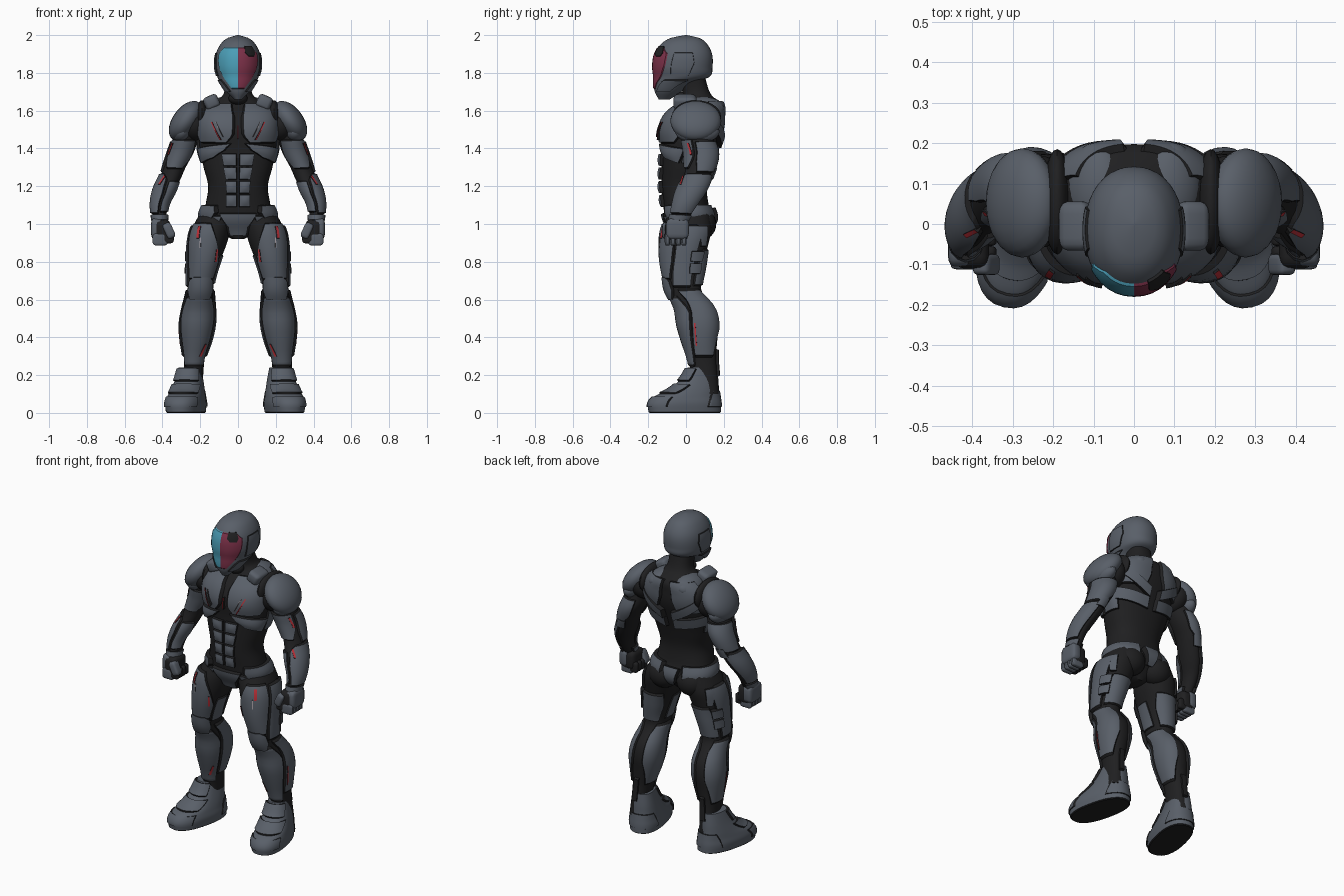
import bpy, bmesh
from math import sin, cos, pi, radians, copysign
from mathutils import Vector, Matrix

cube = bpy.data.objects.get("Cube")
if cube:
    bpy.data.objects.remove(cube)

def material(name, rgb):
    m = bpy.data.materials.new(name)
    m.use_nodes = True
    m.diffuse_color = (*rgb, 1)
    m.node_tree.nodes["Principled BSDF"].inputs["Base Color"].default_value = (*rgb, 1)
    return m

ARMOR = material("slate armor", (.10, .115, .14))
SUIT = material("black undersuit", (.014, .014, .015))
CYAN = material("cyan visor", (.07, .34, .47))
CRIMSON = material("crimson visor", (.20, .03, .065))
RED = material("red light", (.5, .03, .04))
SILVER = material("silver trim", (.4, .36, .38))
PREFIX = {1: "left_", -1: "right_", 0: ""}

def finish(name, verts, faces, mat, side=0, loc=(0, 0, 0), turn=0):
    """Make an object; side 1 is left, -1 mirrors it to the right, 0 is central."""
    flip = -1 if side < 0 else 1
    mesh = bpy.data.meshes.new(PREFIX[side] + name)
    mesh.from_pydata([(v[0] * flip, v[1], v[2]) for v in verts], [], [f[::flip] for f in faces])
    mesh.materials.append(mat)
    mesh.shade_smooth()
    mesh.set_sharp_from_angle(angle=radians(35))
    ob = bpy.data.objects.new(mesh.name, mesh)
    ob.location = (loc[0] * flip, loc[1], loc[2])
    ob.rotation_euler.z = radians(turn) * flip
    bpy.context.scene.collection.objects.link(ob)
    return ob

class Form:
    """Smooth tube through rings of (z, x, y, half width, half depth)."""

    def __init__(self, rings, power=2.0):
        self.r, self.e = [Vector(r) for r in rings], 2 / power

    def ring(self, z):
        r = self.r
        z = min(max(z, r[0][0]), r[-1][0])
        i = max(k for k in range(len(r) - 1) if r[k][0] <= z)
        a, b, lo, hi = r[i], r[i + 1], r[max(i - 1, 0)], r[min(i + 2, len(r) - 1)]
        h = b[0] - a[0]
        t = (z - a[0]) / h
        ma, mb = (b - lo) * (h / (b[0] - lo[0])), (hi - a) * (h / (hi[0] - a[0]))
        w = t * t * (3 - 2 * t)
        return a * (1 - w) + b * w + ma * (t * (1 - t) ** 2) + mb * (t * t * (t - 1))

    def point(self, z, a, lift=0):
        _, x, y, rx, ry = self.ring(z)
        s, c = sin(radians(a)), cos(radians(a))
        v = Vector((x + rx * copysign(abs(s) ** self.e, s), y - ry * copysign(abs(c) ** self.e, c), z))
        if lift:
            du = self.point(z, a + 3) - self.point(z, a - 3)
            dv = self.point(z + .004, a) - self.point(z - .004, a)
            v += du.cross(dv).normalized() * lift
        return v

    def solid(self, name, mat, side=0, n=40, m=48, **kw):
        z0, z1 = self.r[0][0], self.r[-1][0]
        v = [self.point(z0 + (z1 - z0) * j / m, 360 * i / n) for j in range(m + 1) for i in range(n)]
        f = [(j * n + i, j * n + (i + 1) % n, (j + 1) * n + (i + 1) % n, (j + 1) * n + i)
             for j in range(m) for i in range(n)]
        f += [tuple(range(n))[::-1], tuple(range(m * n, m * n + n))]
        return finish(name, v, f, mat, side, **kw)

    def plate(self, name, rows, lift, dome=0, side=0, mat=ARMOR, tilt=0, n=12, **kw):
        """Plate with a dark chamfer; rows are (z, start angle, end angle) rising in z."""
        steps = [0, .045] + [k / n for k in range(1, n)] + [.955, 1]
        v, w = [], len(steps)
        for tv in steps:
            z = rows[0][0] + (rows[-1][0] - rows[0][0]) * tv
            k = max(i for i in range(len(rows) - 1) if rows[i][0] <= z + 1e-6)
            a, b = Vector(rows[k]), Vector(rows[k + 1])
            _, start, end = a.lerp(b, (z - a[0]) / (b[0] - a[0]))
            for tu in steps:
                edge = tu in (0, 1) or tv in (0, 1)
                h = -.004 if edge else lift + dome * sin(pi * tu) * sin(pi * tv)
                v.append(self.point(z + tilt * tu, start + (end - start) * tu, h))
        f = [(j * w + i, j * w + i + 1, (j + 1) * w + i + 1, (j + 1) * w + i)
             for j in range(w - 1) for i in range(w - 1)]
        ob = finish(name, v, f, mat, side, **kw)
        ob.data.materials.append(SUIT)
        for face in ob.data.polygons:
            cell = divmod(face.index, w - 1)
            face.material_index = int(min(cell) == 0 or max(cell) == w - 2)
        return ob

def blob(name, loc, size, side=0, mat=ARMOR, tilt=0, box=False):
    """Ellipsoid, or rounded block, tilted about y."""
    bm = bmesh.new()
    if box:
        bmesh.ops.create_cube(bm, size=2)
        bmesh.ops.bevel(bm, geom=bm.edges[:], offset=.5, segments=3, profile=.5, affect="EDGES")
    else:
        bmesh.ops.create_uvsphere(bm, u_segments=24, v_segments=14, radius=1)
    bm.transform(Matrix.Translation(loc) @ Matrix.Rotation(radians(tilt), 4, "Y") @ Matrix.Diagonal((*size, 1)))
    v, f = [x.co[:] for x in bm.verts], [tuple(x.index for x in q.verts) for q in bm.faces]
    bm.free()
    return finish(name, v, f, mat, side)

# Body forms
head = Form([(1.66, 0, -.115, .02, .03), (1.7, 0, -.095, .06, .07), (1.75, 0, -.06, .093, .112),
             (1.78, 0, -.022, .11, .148), (1.83, 0, -.018, .122, .158), (1.9, 0, -.014, .117, .152),
             (1.955, 0, -.01, .09, .12), (1.985, 0, -.005, .054, .075), (2, 0, 0, .004, .005)], 2.15)
torso = Form([(.92, 0, 0, .03, .06), (.97, 0, .01, .13, .09), (1.03, 0, .015, .185, .125),
              (1.1, 0, 0, .172, .12), (1.2, 0, -.01, .158, .12), (1.3, 0, 0, .182, .13),
              (1.4, 0, .015, .203, .145), (1.5, 0, .028, .21, .163), (1.58, 0, .048, .2, .148),
              (1.64, 0, .08, .145, .11), (1.68, 0, .06, .08, .075), (1.8, 0, .02, .07, .075)], 2.3)
arm = Form([(1, .415, -.045, .032, .042), (1.1, .412, -.005, .042, .062), (1.18, .385, .03, .054, .076),
            (1.25, .355, .06, .056, .074), (1.3, .335, .075, .058, .076), (1.38, .3, .08, .066, .082),
            (1.46, .275, .06, .066, .08), (1.55, .25, .045, .05, .07)])
leg = Form([(.1, .243, .1, .055, .075), (.22, .235, .095, .052, .07), (.3, .23, .085, .056, .075),
            (.38, .222, .075, .073, .09), (.47, .215, .066, .085, .107), (.55, .208, .05, .08, .104),
            (.64, .2, -.005, .068, .09), (.7, .195, -.015, .07, .095), (.8, .178, -.015, .082, .11),
            (.9, .158, -.005, .1, .125), (.97, .143, .005, .102, .13), (1.06, .11, .02, .09, .11)], 2.2)
foot = Form([(.005, 0, 0, .094, .195), (.05, 0, -.002, .098, .195), (.085, 0, .01, .092, .178),
             (.12, 0, .045, .084, .138), (.17, 0, .075, .072, .105), (.24, 0, .095, .056, .078)], 2.4)
sole = Form([(0, 0, 0, .088, .188), (.006, 0, 0, .094, .195)], 2.4)

# Helmet with a visor split into two colours down the middle
head.solid("helmet", ARMOR)
outline = [(1.71, -24, 24), (1.76, -42, 42), (1.84, -59, 59), (1.9, -62, 62), (1.94, -40, 40)]
visor = head.plate("visor", outline, .004, mat=CYAN)
visor.data.materials.append(CRIMSON)
for face in visor.data.polygons:
    face.material_index = 2 * int(face.center.x > 0)
head.plate("visor_chip", [(1.885, 26, 42), (1.905, 15, 48), (1.94, 17, 42)], .007, mat=SUIT)

# Undersuit trunk and central armor
torso.solid("undersuit_trunk", SUIT)
torso.plate("crotch_guard", [(.94, -24, 24), (.99, -16, 16), (1.06, -30, 30)], .018)
torso.plate("tailbone_plate", [(.99, 176, 184), (1.08, 166, 194)], .03)
torso.plate("sternum_light", [(1.45, -.5, .5), (1.52, -.5, .5)], .016, mat=RED)
blob("throat_guard", (0, -.02, 1.665), (.05, .045, .035), mat=SUIT)

for s in (1, -1):
    head.plate("temple", [(1.78, 66, 100), (1.85, 68, 112), (1.91, 72, 108)], .005, 0, s)
    head.plate("jaw", [(1.7, 34, 95), (1.765, 56, 115)], .008, 0, s)

    # Chest, abdomen, belt
    torso.plate("pectoral", [(1.425, 14, 62), (1.47, 3, 76), (1.56, 2, 78), (1.635, 8, 70)], .014, .012, s)
    torso.plate("chest_light", [(1.445, 20, 22), (1.535, 34, 36)], .03, 0, s, RED)
    torso.plate("chest_trim", [(1.46, 17, 18), (1.535, 28, 29)], .03, 0, s, SILVER)
    torso.plate("rib_guard", [(1.35, 38, 76), (1.39, 16, 82), (1.43, 5, 86)], .014, .008, s, tilt=-.03)
    torso.plate("side_guard", [(1.32, 80, 118), (1.46, 84, 112)], .01, .008, s)
    for k in range(4):
        z = 1.09 + k * .072
        torso.plate("abdominal_%d" % k, [(z, 1, 18 + k), (z + .067, 1, 20 + k)], .015, .008, s)
    torso.plate("belt", [(1.02, 40, 164), (1.06, 30, 166), (1.1, 34, 166)], .02, .006, s)
    torso.plate("groin_strap", [(.985, 34, 60), (1.045, 22, 46)], .015, 0, s)

    # Back harness: blades under a wide V of straps
    torso.plate("shoulder_blade", [(1.46, 116, 166), (1.54, 104, 174), (1.65, 104, 175)], .012, .01, s)
    torso.plate("shoulder_strap", [(1.54, 108, 176), (1.6, 108, 176)], .026, 0, s, tilt=-.14)
    torso.plate("back_wing", [(1.38, 106, 177), (1.45, 104, 177)], .016, 0, s, tilt=-.04)

    # Collar and shoulders
    blob("trapezius", (.093, .09, 1.613), (.078, .112, .056), s, tilt=24)
    blob("collar_block", (.14, -.005, 1.645), (.04, .06, .036), s, tilt=24, box=True)
    blob("shoulder_band", (.19, .055, 1.57), (.035, .13, .085), s, SUIT)
    blob("deltoid", (.235, .055, 1.53), (.08, .115, .1), s, SUIT, 20)
    blob("pauldron", (.276, .052, 1.546), (.07, .135, .12), s, tilt=-36)
    blob("pauldron_lip", (.295, .06, 1.49), (.055, .118, .065), s, tilt=-25)

    # Arms
    arm.solid("arm_suit", SUIT, s)
    arm.plate("biceps", [(1.29, -38, 40), (1.35, -60, 64), (1.45, -50, 70)], .01, .005, s)
    arm.plate("triceps", [(1.27, 78, 185), (1.33, 68, 215), (1.44, 74, 210)], .01, .006, s)
    arm.plate("forearm_outer", [(1.05, 5, 150), (1.15, 0, 165), (1.24, 10, 175), (1.27, 50, 140)], .011, .005, s)
    arm.plate("forearm_inner", [(1.06, -75, -2), (1.16, -85, -5), (1.23, -65, 0)], .01, 0, s)
    arm.plate("elbow_cap", [(1.24, 150, 205), (1.3, 155, 200)], .014, 0, s)
    arm.plate("wrist_cuff", [(1.02, -120, 170), (1.05, -120, 170)], .012, 0, s)
    arm.plate("forearm_light", [(1.2, 32, 42), (1.25, 22, 32)], .016, 0, s, RED)
    arm.plate("upper_arm_light", [(1.36, 50, 58), (1.43, 46, 54)], .016, 0, s, RED)

    # Fists
    blob("palm", (.4, -.05, .965), (.042, .06, .058), s, SUIT, box=True)
    blob("hand_guard", (.43, -.045, .975), (.03, .06, .055), s, box=True)
    for k in range(4):
        y = -.098 + k * .029
        blob("knuckle_%d" % k, (.412, y, .918), (.04, .0145, .032), s, box=True)
        blob("fingertip_%d" % k, (.37, y, .93), (.03, .0145, .032), s, SUIT, box=True)
    blob("thumb", (.365, -.1, .965), (.023, .026, .042), s, tilt=25, box=True)

    # Thighs
    leg.solid("leg_suit", SUIT, s)
    leg.plate("thigh_front", [(.7, -50, 52), (.8, -56, 66), (.92, -22, 70), (1.01, 5, 66)], .012, .006, s)
    leg.plate("thigh_outer", [(.66, 54, 112), (.82, 68, 122), (.96, 72, 128), (1, 72, 110)], .012, .004, s)
    leg.plate("hamstring", [(.67, 120, 225), (.78, 128, 235), (.87, 142, 225)], .01, .008, s)
    leg.plate("inner_thigh", [(.68, -112, -54), (.84, -100, -60)], .007, 0, s)
    leg.plate("hip_plate", [(.88, 130, 150), (.99, 112, 140)], .012, 0, s)
    leg.plate("thigh_light", [(.92, 23, 31), (.985, 27, 35)], .019, 0, s, RED)
    leg.plate("thigh_trim", [(.87, 15, 18), (.93, 19, 22)], .019, 0, s, SILVER)
    leg.plate("inner_thigh_light", [(.8, -38, -31), (.87, -29, -24)], .018, 0, s, RED)
    for z in (.735, .8):
        leg.plate("thigh_pouch", [(z, 105, 142), (z + .058, 105, 142)], .024, 0, s)
    blob("buttock", (.095, .08, 1), (.09, .08, .085), s, SUIT)

    # Knees, shins, calves
    leg.plate("knee_guard", [(.6, -36, 36), (.65, -56, 56), (.7, -50, 50), (.725, -24, 24)], .016, .004, s)
    leg.plate("shin", [(.24, -58, 58), (.42, -65, 70), (.54, -72, 78), (.625, -54, 58)], .009, .004, s)
    leg.plate("calf_outer", [(.29, 62, 135), (.45, 71, 164), (.6, 78, 162), (.66, 66, 145)], .011, .006, s)
    leg.plate("calf_inner", [(.29, -135, -62), (.45, -164, -66), (.6, -162, -74), (.66, -145, -66)], .01, .006, s)
    leg.plate("shin_light", [(.3, -30, -18), (.37, -42, -34)], .014, 0, s, RED)
    leg.plate("calf_light", [(.35, 76, 80), (.48, 80, 84)], .016, 0, s, RED)
    leg.plate("achilles_rod", [(.19, 165, 195), (.34, 168, 192)], .014, 0, s, SUIT)

    # Boots, planted slightly unevenly
    pose = dict(side=s, loc=(.246 if s > 0 else .276, -.006, 0), turn=13)
    foot.solid("boot", ARMOR, **pose)
    sole.solid("sole", SUIT, m=2, **pose)
    foot.plate("toe_cap", [(.03, -62, 62), (.085, -66, 66)], .006, **pose)
    foot.plate("instep_band", [(.1, -62, 62), (.15, -72, 72)], .009, **pose)
    foot.plate("ankle_guard", [(.165, -60, 60), (.235, -66, 66)], .011, **pose)
    foot.plate("heel_guard", [(.03, 115, 245), (.12, 125, 235)], .005, **pose)
